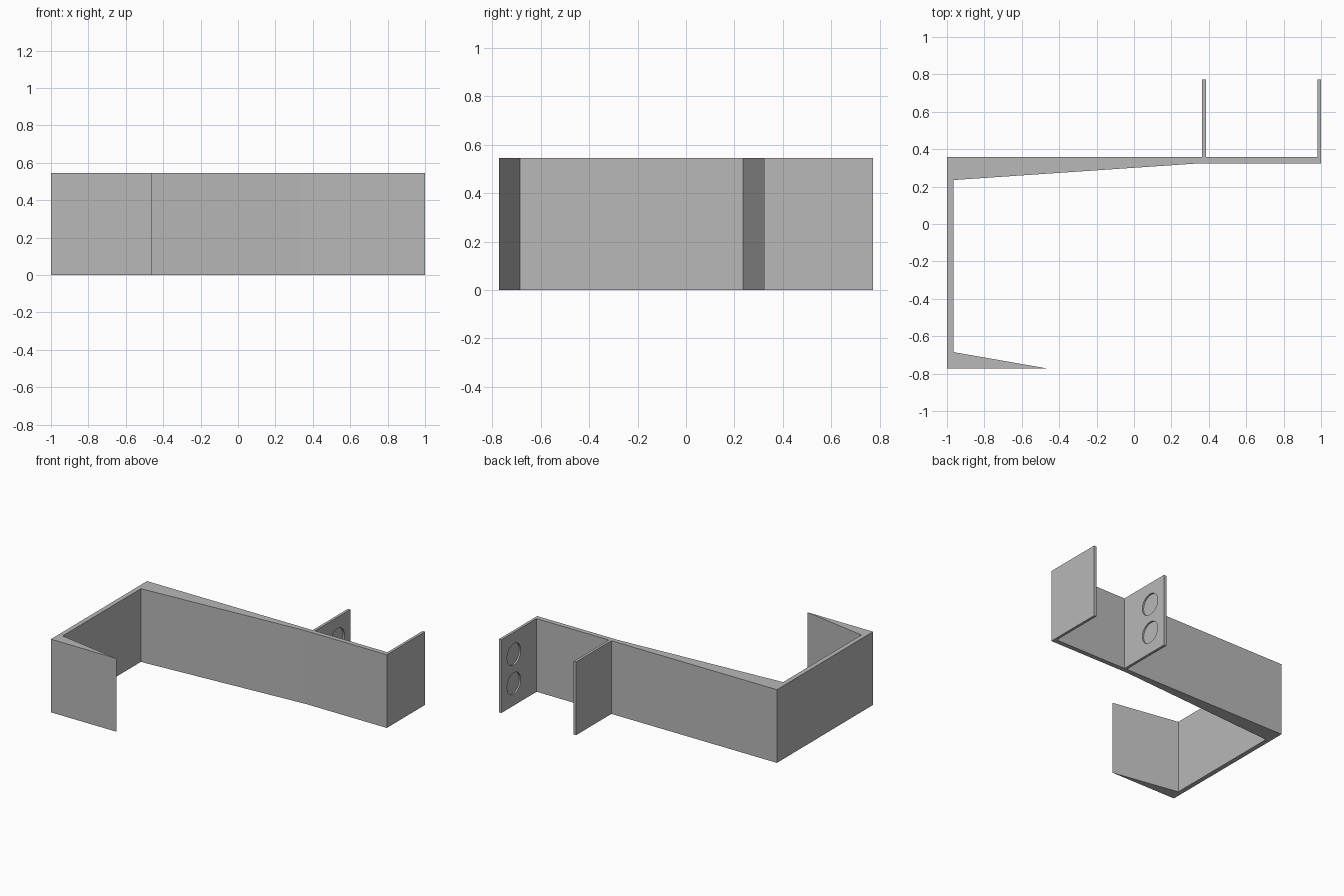
import bpy, bmesh, math
from mathutils import Matrix

cube = bpy.data.objects.get("Cube")
if cube:
    bpy.data.objects.remove(cube, do_unlink=True)

HEIGHT = 0.545
BACK, END = 0.358, 0.773
FLANGE = 0.02
POCKET_R, POCKET_DEPTH = 0.08, 0.012

grey = bpy.data.materials.new("plain_grey")
grey.use_nodes = True
grey.diffuse_color = (0.48, 0.48, 0.48, 1)
grey.node_tree.nodes["Principled BSDF"].inputs["Base Color"].default_value = grey.diffuse_color


def add_object(name, bm):
    bmesh.ops.recalc_face_normals(bm, faces=bm.faces)
    mesh = bpy.data.meshes.new(name)
    bm.to_mesh(mesh)
    bm.free()
    mesh.materials.append(grey)
    obj = bpy.data.objects.new(name, mesh)
    bpy.context.collection.objects.link(obj)
    return obj


def extrude_profile(name, points):
    bm = bmesh.new()
    face = bm.faces.new([bm.verts.new((x, y, 0)) for x, y in points])
    top = bmesh.ops.extrude_face_region(bm, geom=[face])["geom"]
    verts = [v for v in top if isinstance(v, bmesh.types.BMVert)]
    bmesh.ops.translate(bm, verts=verts, vec=(0, 0, HEIGHT))
    return add_object(name, bm)


def cut_pockets(obj, x):
    # Two round pockets, one above the other, centred on the face at x
    bm = bmesh.new()
    for z in (0.3 * HEIGHT, 0.7 * HEIGHT):
        place = Matrix.Translation((x, 0.625, z)) @ Matrix.Rotation(math.pi / 2, 4, "Y")
        bmesh.ops.create_cone(bm, cap_ends=True, segments=48, radius1=POCKET_R,
                              radius2=POCKET_R, depth=2 * POCKET_DEPTH, matrix=place)
    cutter = add_object("pocket_cutter", bm)
    cutter.hide_render = True
    mod = obj.modifiers.new("pockets", "BOOLEAN")
    mod.operation, mod.solver, mod.object = "DIFFERENCE", "EXACT", cutter
    bpy.context.view_layer.objects.active = obj
    bpy.ops.object.modifier_apply(modifier=mod.name)
    bpy.data.objects.remove(cutter, do_unlink=True)


# Hook arm: tapered back wall, side wall and pointed front lip
extrude_profile("hook_arm", [
    (-1, -END), (-0.46, -END), (-0.965, -0.685), (-0.965, 0.235),
    (0.33, 0.323), (1, 0.323), (1, BACK), (-1, BACK)])

# Mounting flanges with pockets on the faces that look at each other
for name, x, inner in (("inner_flange", 0.364, 0.364 + FLANGE),
                       ("outer_flange", 1 - FLANGE, 1 - FLANGE)):
    flange = extrude_profile(name, [(x, BACK), (x + FLANGE, BACK),
                                    (x + FLANGE, END), (x, END)])
    cut_pockets(flange, inner)
